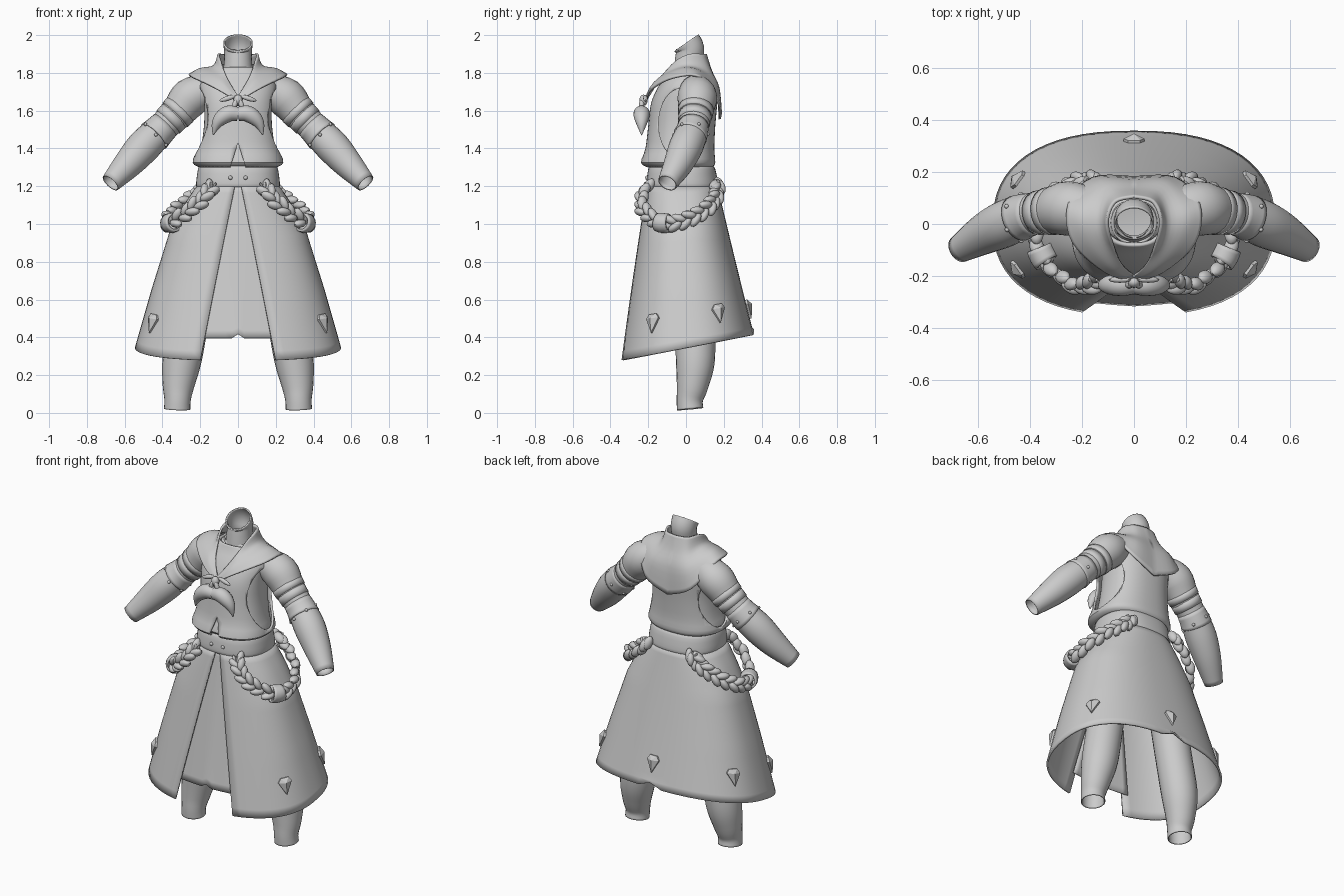
import bpy, bmesh
from math import sin, cos, pi, asin, radians
from mathutils import Vector, Matrix

if "Cube" in bpy.data.objects:
    bpy.data.objects.remove(bpy.data.objects["Cube"])


def finish(name, bm, mirror=False, thick=0, angle=40):
    bmesh.ops.remove_doubles(bm, verts=bm.verts, dist=0.0002)
    bmesh.ops.recalc_face_normals(bm, faces=bm.faces)
    me = bpy.data.meshes.new(name)
    bm.to_mesh(me)
    bm.free()
    me.shade_smooth()
    me.set_sharp_from_angle(angle=radians(angle))
    ob = bpy.data.objects.new(name, me)
    bpy.context.collection.objects.link(ob)
    if thick:
        m = ob.modifiers.new("thickness", 'SOLIDIFY')
        m.thickness = thick
    if mirror:
        m = ob.modifiers.new("mirror", 'MIRROR')
        m.use_mirror_merge = False
    return ob


def add_loft(bm, rings, closed=True, cap=False):
    rows = [[bm.verts.new(p) for p in r] for r in rings]
    n = len(rows[0])
    for a, b in zip(rows, rows[1:]):
        for i in range(n if closed else n - 1):
            j = (i + 1) % n
            bm.faces.new((a[i], a[j], b[j], b[i]))
    if cap:
        bm.faces.new(rows[0])


def loft(name, rings, closed=True, cap=False, **kw):
    bm = bmesh.new()
    add_loft(bm, rings, closed, cap)
    return finish(name, bm, **kw)


def spline(pts, sub):
    """Catmull-Rom through points of any dimension."""
    out = []
    for i in range(len(pts) - 1):
        q = [pts[max(i - 1, 0)], pts[i], pts[i + 1], pts[min(i + 2, len(pts) - 1)]]
        for k in range(sub):
            t = k / sub
            out.append([0.5 * (2*b + (c - a)*t + (2*a - 5*b + 4*c - d)*t*t + (3*b - a - 3*c + d)*t**3)
                        for a, b, c, d in zip(*q)])
    return out + [list(pts[-1])]


def frames(path):
    pts = [Vector(p[:3]) for p in path]
    for i, p in enumerate(pts):
        t = (pts[min(i + 1, len(pts) - 1)] - pts[max(i - 1, 0)]).normalized()
        u = t.cross(Vector((0, 1, 0))).normalized()
        yield p, t, u, t.cross(u)


def tube(name, pts, segs=20, sub=4, **kw):
    path = spline(pts, sub)
    rings = [[p + (u * cos(2*pi*k/segs) + v * sin(2*pi*k/segs)) * q[3] for k in range(segs)]
             for q, (p, t, u, v) in zip(path, frames(path))]
    return loft(name, rings, **kw)


def bead(bm, loc, size, rot=Matrix.Identity(4)):
    bmesh.ops.create_uvsphere(bm, u_segments=12, v_segments=8, radius=1,
                              matrix=Matrix.Translation(loc) @ rot @ Matrix.Diagonal((*size, 1)))


def sp(v, e):
    return (abs(v) ** e) * (1 if v >= 0 else -1)


def oval(z, rx, yf, yb, a, n=2.4):
    return Vector((rx * sp(sin(a), 2/n), (yf + yb)/2 - (yb - yf)/2 * sp(cos(a), 2/n), z))


def body(name, rows, segs=48, **kw):
    return loft(name, [[oval(*r, 2*pi*k/segs) for k in range(segs)] for r in spline(rows, 3)], **kw)


# Underlying torso and sleeveless vest
vest_rows = [(1.30, .205, -.205, .14), (1.325, .24, -.24, .155), (1.40, .222, -.215, .15), (1.52, .205, -.20, .155),
             (1.64, .203, -.185, .165), (1.73, .205, -.145, .16), (1.79, .165, -.105, .135), (1.83, .11, -.085, .11)]
body("torso", [(z, rx - .025, f + .03, b - .02) for z, rx, f, b in vest_rows], cap=True)
vest = body("vest", vest_rows, thick=.014)

# Cutters: armholes and the front slit of the vest
bm = bmesh.new()
add_loft(bm, [[(x, -.02 + .125*cos(2*pi*k/32), 1.53 + .19*sin(2*pi*k/32)) for k in range(32)] for x in (-.4, .4)])
bmesh.ops.holes_fill(bm, edges=bm.edges)
add_loft(bm, [[(-.05, y, 1.27), (.05, y, 1.27), (0, y, 1.43)] for y in (-.4, -.165)])
bmesh.ops.holes_fill(bm, edges=bm.edges)
cutter = finish("vest_cutter", bm)
cutter.hide_render = True
cutter.display_type = 'WIRE'
m = vest.modifiers.new("openings", 'BOOLEAN')
m.operation, m.object, m.solver = 'DIFFERENCE', cutter, 'EXACT'

# Belt with two studs
body("belt", [(1.195, .218, -.205, .168), (1.215, .222, -.21, .17), (1.29, .212, -.20, .155), (1.31, .20, -.185, .14)],
     thick=.012)
bm = bmesh.new()
bead(bm, (.04, -.208, 1.245), (.011, .008, .011))
finish("belt_stud", bm, mirror=True)


# Long split skirt with slanted hem
def lerp_table(t, table):
    for (t0, v0), (t1, v1) in zip(table, table[1:]):
        if t <= t1:
            return v0 + (v1 - v0) * (t - t0) / (t1 - t0)
    return table[-1][1]


def skirt_dims(t):
    rx = lerp_table(t, [(0, .212), (.06, .25), (.13, .29), (.3, .366), (.65, .46), (1, .545)])
    return rx, -.205 - .15*t, .165 + .195*t


def skirt_pt(a, t):
    p = oval(0, *skirt_dims(t), a)
    p.z = 1.21 + (.345 + .19*p.y - 1.21) * t
    return p


def edge_angle(t, x):
    return asin((x / skirt_dims(t)[0]) ** 1.2)


N = 56
rings, panel = [], []
for r in range(21):
    t = r / 20
    a0 = edge_angle(t, .015 + .185*t)
    row = [skirt_pt(a0 + (2*pi - 2*a0) * k / N, t) for k in range(N + 1)]
    if r == 20:
        row[N//2].z += .03
    rings.append(row)
    # inner front panel, shorter than the flaps, with a centre fold
    tp = t * .885
    w = .03 + .195*tp
    row = []
    for k in range(-6, 7):
        x = w * k / 6
        y = skirt_dims(tp)[1] + .02 + .012*tp*abs(k)/6 + (.1*x*x / skirt_dims(tp)[0])
        row.append((x, y, 1.21 - .92*tp + (.022*t**8 if k == 0 else 0)))
    panel.append(row)
loft("skirt", rings, closed=False, thick=.012)
loft("skirt_front_panel", panel, closed=False, thick=.006)

# Kite-shaped gems round the hem
bm = bmesh.new()
for deg in (62, 118, 180, 242, 298):
    a = radians(deg)
    p = skirt_pt(a, .81)
    right = (skirt_pt(a + .05, .81) - skirt_pt(a - .05, .81)).normalized()
    up = (skirt_pt(a, .78) - skirt_pt(a, .84)).normalized()
    out = right.cross(up)
    if out.dot(Vector((p.x, p.y, 0))) < 0:
        out = -out
    rim = [(-.04, .016), (-.024, .04), (.024, .04), (.04, .016), (0, -.062)]
    base, mid = [[bm.verts.new(p + right*x + up*y + out*h) for x, y in rim] for h in (-.012, .01)]
    top = bm.verts.new(p + up*.012 + out*.03)
    for k in range(5):
        j = (k + 1) % 5
        bm.faces.new((base[k], base[j], mid[j], mid[k]))
        bm.faces.new((mid[k], mid[j], top))
finish("hem_gems", bm, angle=10)

# Arms, arm bands and sleeve end
arm = [(.16, .05, 1.71, .085), (.25, .06, 1.67, .105), (.32, .05, 1.59, .09), (.39, .04, 1.52, .08),
       (.43, .03, 1.48, .084), (.50, .0, 1.41, .09), (.58, -.04, 1.32, .078), (.675, -.098, 1.217, .053)]
tube("arm", arm, 24, mirror=True, thick=.006)
tube("upper_arm_band", [(.305, .053, 1.607, .095), (.333, .049, 1.578, .092)], 24, 2, mirror=True, thick=.012)
tube("lower_arm_band", [(.337, .048, 1.574, .088), (.37, .043, 1.54, .086)], 24, 2, mirror=True, thick=.012)
tube("sleeve_end", [(.385, .04, 1.525, .081), (.42, .032, 1.49, .086), (.445, .022, 1.465, .091)], 24, 2,
     mirror=True, thick=.01)
bm = bmesh.new()
for k in range(6):
    u, v = Vector((.7, 0, .7)), Vector((0, 1, 0))
    a = 2*pi*k/6 + .5
    bead(bm, Vector((.436, .025, 1.474)) + (u*cos(a) + v*sin(a)) * .09, (.009,) * 3)
finish("sleeve_studs", bm, mirror=True)

# Legs, with a notched lower edge
tube("leg", [(.20, .04, .88, .11), (.25, .045, .55, .105), (.295, .05, .29, .104), (.315, .035, .15, .085),
             (.32, .02, .07, .07), (.322, .022, .02, .07)], 24, mirror=True, thick=.006)

# Neck and necklace rings
tube("neck", [(0, .03, 1.72, .10), (0, .015, 1.80, .082), (0, .015, 1.87, .073), (0, .022, 1.925, .075),
              (0, .003, 1.96, .078)], 28, thick=.008)
for i, (z, r) in enumerate(((1.83, .083), (1.795, .092), (1.765, .102))):
    bpy.ops.mesh.primitive_torus_add(major_radius=r, minor_radius=.007, major_segments=32, minor_segments=8,
                                     location=(0, .005 - .01*i, z), rotation=(.25, 0, 0))
    bpy.context.object.name = "neck_ring"
    bpy.ops.object.shade_smooth()

# Wide sailor collar: half rows from front to back, then mirrored
half_rows = [
    [(0, -.205, 1.68), (.05, -.15, 1.76), (.095, -.06, 1.86), (.108, .02, 1.90), (.075, .09, 1.90), (0, .11, 1.90)],
    [(0, -.21, 1.67), (.075, -.16, 1.76), (.12, -.06, 1.825), (.13, .03, 1.84), (.09, .12, 1.82), (0, .135, 1.82)],
    [(0, -.215, 1.66), (.09, -.175, 1.745), (.185, -.06, 1.81), (.20, .05, 1.82), (.13, .165, 1.74), (0, .172, 1.72)],
    [(0, -.22, 1.65), (.11, -.19, 1.715), (.24, -.07, 1.78), (.255, .08, 1.78), (.16, .182, 1.63), (0, .185, 1.555)]]
fine = [spline(r, 5) for r in half_rows]
cols = [spline(c, 4) for c in zip(*fine)]
collar = loft("sailor_collar", [list(r) for r in zip(*cols)], closed=False, mirror=True, thick=.012)
collar.modifiers["mirror"].use_mirror_merge = True

# Scarf knot, loose ends and crescent bow
bm = bmesh.new()
bead(bm, (0, -.225, 1.655), (.024, .022, .03))
for s in (-1, 1):
    bead(bm, (.055*s, -.215, 1.665), (.045, .012, .013), Matrix.Rotation(.3*s, 4, 'Y'))
    bead(bm, (.018*s, -.235, 1.63), (.014, .014, .035), Matrix.Rotation(-.35*s, 4, 'Y'))
finish("scarf_knot", bm)
tube("scarf_bow", [(0, -.235, 1.582, .036), (.045, -.235, 1.585, .043), (.085, -.235, 1.563, .04),
                   (.115, -.235, 1.525, .026), (.131, -.235, 1.47, .002)], 16, 4, mirror=True)

# Braided hip ropes with a clasp ring and end lashings
path = spline([(.145, -.215, 1.19), (.20, -.24, 1.12), (.28, -.21, 1.055), (.355, -.12, 1.005), (.38, -.02, 1.015),
               (.345, .08, 1.06), (.27, .145, 1.12), (.20, .165, 1.17), (.165, .165, 1.21)], 2)
bm = bmesh.new()
for i, (p, t, u, v) in enumerate(frames(path)):
    side = 1 if i % 2 else -1
    out = Vector((p.x, p.y, 0)).normalized()
    out = (out - t * out.dot(t)).normalized()
    across = t.cross(out)
    for s in (-1, 1):
        d = (t + across * .6 * -s).normalized()
        w = d.cross(out).normalized()
        rot = Matrix((d, w, out)).transposed().to_4x4()
        bead(bm, p + across * .02 * s + t * .012 * s + out * .005 * side, (.043, .022, .027), rot)
finish("hip_rope", bm, mirror=True)
tube("rope_clasp", [(.335, -.15, 1.01, .05), (.352, -.122, 1.005, .053), (.366, -.09, 1.005, .05)], 20, 2,
     mirror=True, thick=.012)
bm = bmesh.new()
for x, y, z in ((.145, -.215, 1.185), (.165, .17, 1.20)):
    for s in (-1, 0, 1):
        bead(bm, (x + .014*s, y, z), (.009, .014, .038), Matrix.Rotation(.4*s, 4, 'Y'))
finish("rope_lashing", bm, mirror=True)
